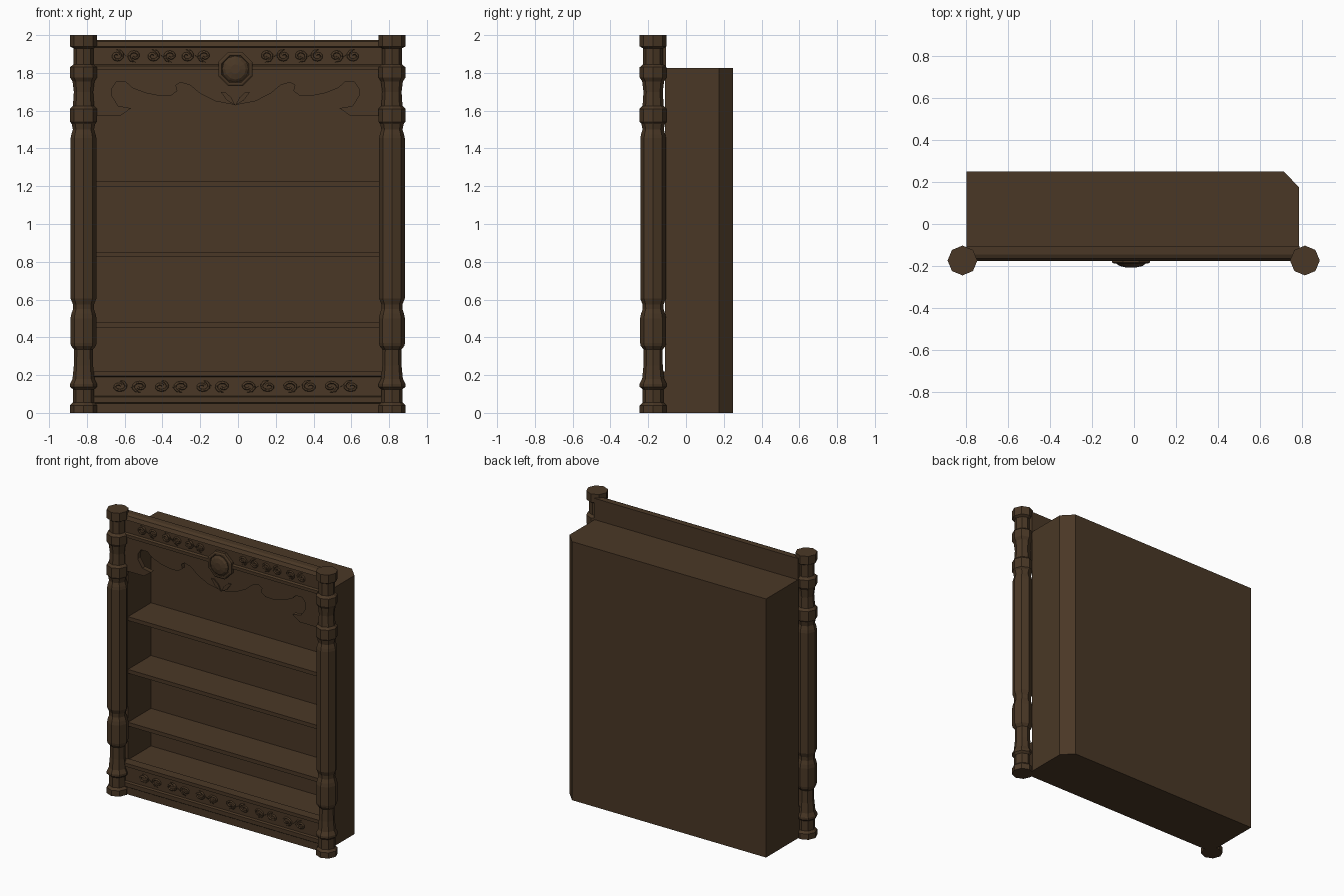
import bpy, bmesh, math

if "Cube" in bpy.data.objects:
    bpy.data.objects.remove(bpy.data.objects["Cube"])

wood = bpy.data.materials.new("dark brown wood")
wood.diffuse_color = (0.068, 0.039, 0.019, 1)
wood.use_nodes = True
wood.node_tree.nodes["Principled BSDF"].inputs["Base Color"].default_value = wood.diffuse_color


def finish(name, bm):
    bmesh.ops.recalc_face_normals(bm, faces=bm.faces)
    me = bpy.data.meshes.new(name)
    bm.to_mesh(me)
    bm.free()
    me.materials.append(wood)
    ob = bpy.data.objects.new(name, me)
    bpy.context.collection.objects.link(ob)
    return ob


def prism(name, pts, axis, a, b):
    """Extrude a 2D outline along an axis from a to b."""
    place = {"x": lambda p, t: (t, p[0], p[1]),
             "y": lambda p, t: (p[0], t, p[1]),
             "z": lambda p, t: (p[0], p[1], t)}[axis]
    bm = bmesh.new()
    lo = [bm.verts.new(place(p, a)) for p in pts]
    hi = [bm.verts.new(place(p, b)) for p in pts]
    bm.faces.new(lo)
    bm.faces.new(hi[::-1])
    n = len(pts)
    for i in range(n):
        j = (i + 1) % n
        bm.faces.new((lo[i], lo[j], hi[j], hi[i]))
    return finish(name, bm)


def box(name, x0, x1, y0, y1, z0, z1):
    return prism(name, [(x0, y0), (x1, y0), (x1, y1), (x0, y1)], "z", z0, z1)


def lathe(name, profile, sides, pos, along_y=False, turn=0.0):
    """Turn a (radius, height) profile; height runs up z, or towards -y."""
    bm = bmesh.new()
    rings = []
    for r, h in profile:
        ring = []
        for k in range(sides):
            t = 2 * math.pi * k / sides + turn
            u, v = r * math.cos(t), r * math.sin(t)
            ring.append(bm.verts.new((u, -h, v) if along_y else (u, v, h)))
        rings.append(ring)
    for p, q in zip(rings, rings[1:]):
        for k in range(sides):
            j = (k + 1) % sides
            bm.faces.new((p[k], p[j], q[j], q[k]))
    bm.faces.new(rings[0])
    bm.faces.new(rings[-1])
    ob = finish(name, bm)
    ob.location = pos
    return ob


# Case: U-shaped walls with one chamfered back corner, then roof and floor
prism("case_walls", [(-0.80, -0.11), (-0.78, -0.11), (-0.78, 0.144), (0.77, 0.144),
                     (0.77, -0.11), (0.787, -0.11), (0.787, 0.175), (0.715, 0.25),
                     (-0.80, 0.25)], "z", 0, 1.825)
box("case_roof", -0.78, 0.77, -0.11, 0.144, 1.80, 1.825)
box("case_floor", -0.78, 0.77, -0.11, 0.144, 0, 0.215)

# Shelves
for i, z in enumerate((0.48, 0.853, 1.225)):
    box(f"shelf_{i + 1}", -0.78, 0.77, -0.113, 0.144, z - 0.027, z)

# Moulded rails
prism("top_rail", [(-0.105, 1.815), (-0.105, 1.975), (-0.145, 1.975), (-0.165, 1.965),
                   (-0.177, 1.94), (-0.162, 1.935), (-0.162, 1.845), (-0.174, 1.837),
                   (-0.174, 1.815)], "x", -0.80, 0.79)
prism("bottom_rail", [(-0.105, 0), (-0.105, 0.22), (-0.172, 0.22), (-0.172, 0.196),
                      (-0.158, 0.19), (-0.158, 0.09), (-0.174, 0.085), (-0.174, 0.056),
                      (-0.165, 0.05), (-0.165, 0)], "x", -0.80, 0.79)

# Turned octagonal columns
column = [(0.071, 0), (0.071, 0.04), (0.056, 0.055), (0.056, 0.125), (0.071, 0.138),
          (0.071, 0.154), (0.058, 0.18), (0.051, 0.25), (0.05, 0.335), (0.066, 0.355),
          (0.069, 0.37), (0.069, 0.50), (0.064, 0.525), (0.055, 0.55), (0.056, 0.575),
          (0.068, 0.605), (0.068, 1.455), (0.064, 1.475), (0.056, 1.50), (0.062, 1.53),
          (0.071, 1.54), (0.071, 1.61), (0.056, 1.625), (0.051, 1.70), (0.058, 1.755),
          (0.071, 1.775), (0.071, 1.83), (0.053, 1.845), (0.053, 1.93), (0.071, 1.94),
          (0.071, 2.0)]
for side, x in (("left", -0.818), ("right", 0.815)):
    lathe(f"{side}_column", column, 8, (x, -0.174, 0))

# Scalloped apron, mirrored about the ornament centre
CX = -0.014
half = [(0.106, 1.65), (0.185, 1.69), (0.24, 1.735), (0.29, 1.75), (0.315, 1.735),
        (0.307, 1.705), (0.34, 1.68), (0.40, 1.678), (0.475, 1.693), (0.545, 1.72),
        (0.58, 1.752), (0.63, 1.752), (0.655, 1.715), (0.655, 1.68), (0.62, 1.625),
        (0.552, 1.613), (0.608, 1.573), (0.79, 1.573), (0.79, 1.82)]
outline = [(CX, 1.63)] + [(CX + x, z) for x, z in half]
outline += [(CX - x, z) for x, z in reversed(half)]
prism("apron", outline, "y", -0.162, -0.13)

# Leaves under the medallion
for side, s in (("left", -1), ("right", 1)):
    leaf = [(0, 1.628), (0.045, 1.655), (0.078, 1.70), (0.055, 1.70), (0.022, 1.67)]
    prism(f"{side}_leaf", [(CX + s * x, z) for x, z in leaf], "y", -0.17, -0.15)

# Octagonal medallion with faceted boss
lathe("medallion_frame", [(0.098, 0), (0.098, 0.028), (0.088, 0.034), (0.078, 0.034),
                          (0.074, 0.028)], 8, (CX, -0.155, 1.82), True, math.pi / 8)
lathe("medallion_boss", [(0.07, 0), (0.07, 0.034), (0.055, 0.045), (0.025, 0.052)],
      12, (CX, -0.155, 1.82), True)


def scroll(name, cx, cz, w, h, flip, y):
    """S-shaped carved scroll with a curl at both ends."""
    arm = []
    for i in range(13):
        t = i / 12
        a = math.radians(-420 * t + 330)
        r = 0.3 + 0.7 * t
        arm.append((-0.55 + 0.42 * r * math.cos(a), r * math.sin(a)))
    pts = arm + [(-x, -z) for x, z in reversed(arm)]
    cu = bpy.data.curves.new(name, "CURVE")
    cu.dimensions = "3D"
    cu.bevel_depth = 0.007
    cu.bevel_resolution = 0
    cu.use_fill_caps = True
    sp = cu.splines.new("POLY")
    sp.points.add(len(pts) - 1)
    for p, (x, z) in zip(sp.points, pts):
        p.co = (cx + flip * x * w / 2, y, cz + z * h / 2, 1)
    cu.materials.append(wood)
    bpy.context.collection.objects.link(bpy.data.objects.new(name, cu))


# Carved scrolls on both rails
for s in (-1, 1):
    side = "left" if s < 0 else "right"
    for i, d in enumerate((0.21, 0.39, 0.58)):
        scroll(f"top_{side}_scroll_{i + 1}", CX + s * d, 1.89, 0.17, 0.062, s, -0.162)
    for i, d in enumerate((0.12, 0.34, 0.56)):
        scroll(f"bottom_{side}_scroll_{i + 1}", CX + s * d, 0.14, 0.2, 0.06, s, -0.158)
